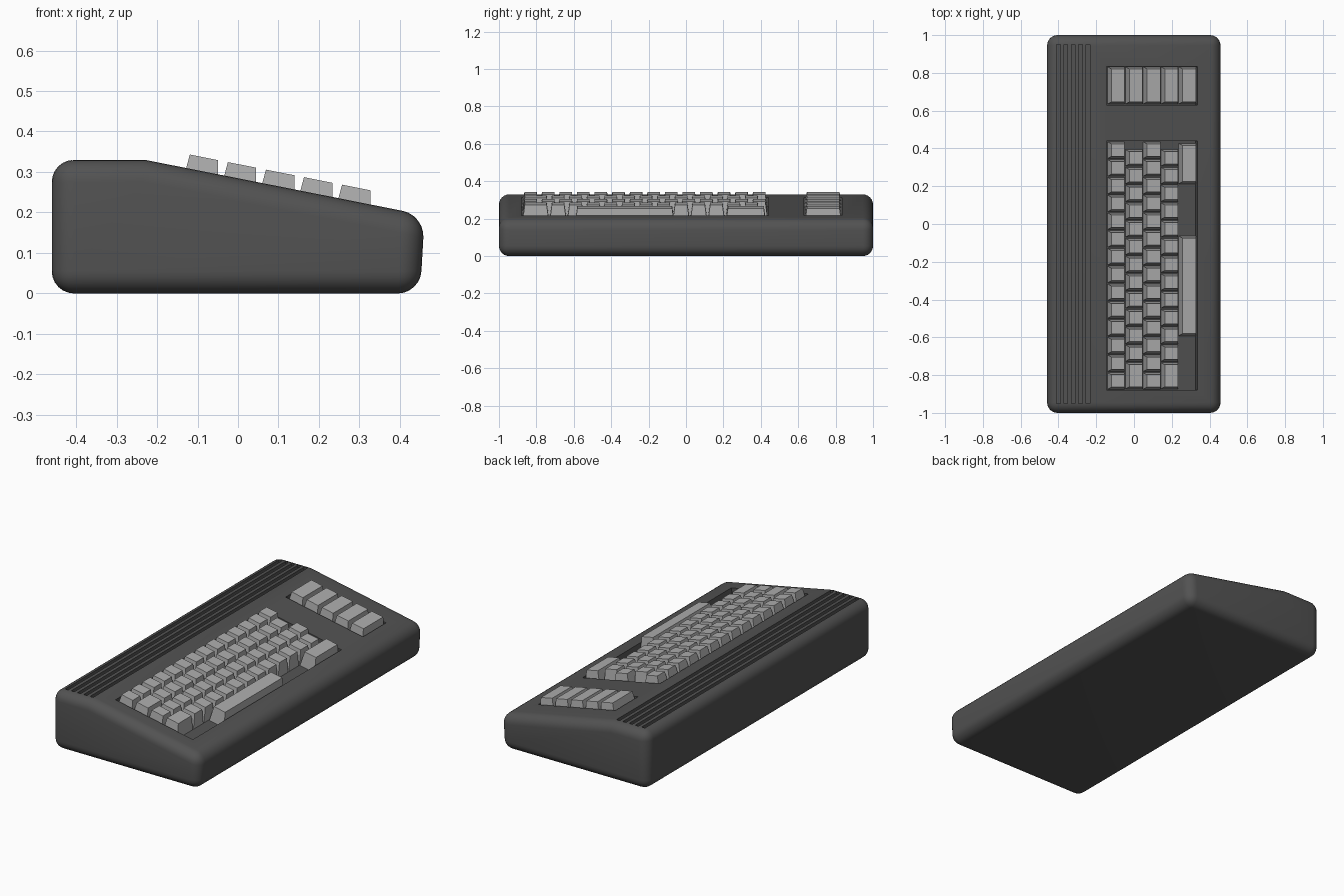
import bpy, bmesh, math

if "Cube" in bpy.data.objects:
    bpy.data.objects.remove(bpy.data.objects["Cube"])

SLOPE = 0.198                      # fall of the sloping deck per unit x
PITCH = 0.094                      # key spacing


def deck(x):
    return 0.33 - SLOPE * (x + 0.23)


def material(name, v):
    m = bpy.data.materials.new(name)
    m.diffuse_color = (v, v, v, 1)
    m.use_nodes = True
    m.node_tree.nodes["Principled BSDF"].inputs["Base Color"].default_value = m.diffuse_color
    return m


def finish(bm, name, mat=None):
    bmesh.ops.recalc_face_normals(bm, faces=bm.faces)
    me = bpy.data.meshes.new(name)
    bm.to_mesh(me)
    bm.free()
    ob = bpy.data.objects.new(name, me)
    bpy.context.collection.objects.link(ob)
    if mat:
        me.materials.append(mat)
    return ob


def loft(bm, a, b):
    """Closed solid between two rings of points."""
    va = [bm.verts.new(p) for p in a]
    vb = [bm.verts.new(p) for p in b]
    n = len(a)
    bm.faces.new(va)
    bm.faces.new(vb)
    for i in range(n):
        j = (i + 1) % n
        bm.faces.new((va[i], va[j], vb[j], vb[i]))


def prism(bm, profile, y0, y1):
    loft(bm, [(x, y0, z) for x, z in profile], [(x, y1, z) for x, z in profile])


dark = material("dark_plastic", 0.085)
light = material("key_plastic", 0.42)

# Wedge-shaped case with rounded outer edges
bm = bmesh.new()
prism(bm, [(-0.46, 0), (0.45, 0), (0.461, deck(0.461)), (-0.23, 0.33), (-0.46, 0.33)], -1, 1)
case = finish(bm, "case", dark)
bev = case.modifiers.new("rounding", 'BEVEL')
bev.width = 0.055
bev.segments = 6
bev.limit_method = 'ANGLE'
bev.angle_limit = math.radians(30)

# Cutter: two key wells square to the deck, and the vent grooves
bm = bmesh.new()
x0, x1, depth = -0.145, 0.335, 0.05
dx = SLOPE * depth
well = [(x0 - dx, deck(x0) - depth), (x1 - dx, deck(x1) - depth),
        (x1 + dx, deck(x1) + depth), (x0 + dx, deck(x0) + depth)]
for y0, y1 in ((-0.88, 0.44), (0.63, 0.835)):
    prism(bm, well, y0, y1)
for i in range(5):
    g = -0.41 + i * 0.039
    prism(bm, [(g, 0.31), (g + 0.02, 0.31), (g + 0.02, 0.4), (g, 0.4)], -0.95, 0.95)
cutter = finish(bm, "well_and_vent_cutter", dark)
cutter.hide_render = True
cut = case.modifiers.new("wells", 'BOOLEAN')
cut.operation = 'DIFFERENCE'
cut.solver = 'EXACT'
cut.object = cutter

bpy.context.view_layer.objects.active = case
case.select_set(True)
for name in ("rounding", "wells"):
    bpy.ops.object.modifier_apply(modifier=name)
bpy.data.objects.remove(cutter)
bpy.ops.object.shade_smooth_by_angle(angle=math.radians(30))


def key(bm, row, ya, yb):
    """Tapered keycap: upright front face, leaning back and sides."""
    r = -0.049 + row * PITCH
    lo, hi, gap, taper = -0.048, 0.035, 0.003, 0.011

    def ring(left, h, inset):
        a, b = ya + inset, yb - inset
        zl, zr = deck(left) + h, deck(r) + h
        return [(left, a, zl), (r, a, zr), (r, b, zr), (left, b, zl)]
    loft(bm, ring(r - 0.091, lo, gap), ring(r - 0.07, hi, gap + taper))


# Typing keys, rows from back to front
bm = bmesh.new()
for row in range(4):
    if row % 2 == 0:
        for i in range(14):
            key(bm, row, 0.438 - (i + 1) * PITCH, 0.438 - i * PITCH)
    else:
        for i in range(12):
            key(bm, row, 0.397 - (i + 1) * PITCH, 0.397 - i * PITCH)
        key(bm, row, -0.876, 0.397 - 12 * PITCH)
finish(bm, "typing_keys", light)

# Space bar and the wide key beside it
bm = bmesh.new()
key(bm, 4, -0.595, -0.06)
finish(bm, "space_bar", light)
bm = bmesh.new()
key(bm, 4, 0.21, 0.43)
finish(bm, "wide_front_key", light)

# Separate bank of wide function keys
bm = bmesh.new()
for row in range(5):
    key(bm, row, 0.632, 0.835)
finish(bm, "function_keys", light)
